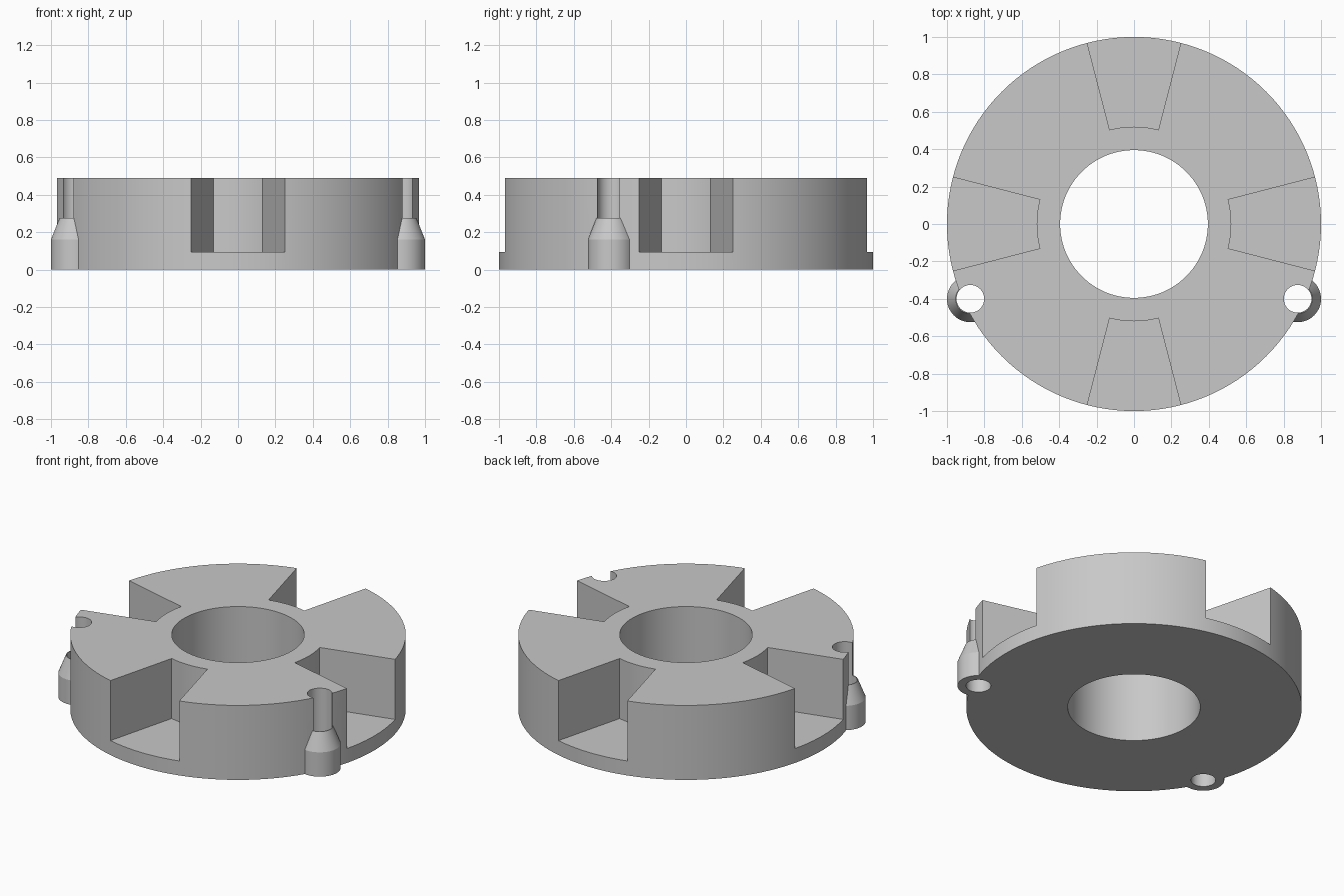
import bpy, bmesh, math

if "Cube" in bpy.data.objects:
    bpy.data.objects.remove(bpy.data.objects["Cube"])

grey = bpy.data.materials.new("plain grey")
grey.diffuse_color = (0.58, 0.58, 0.58, 1)
grey.use_nodes = True
grey.node_tree.nodes["Principled BSDF"].inputs["Base Color"].default_value = grey.diffuse_color


def add_object(name, sections):
    """Solid skinned through equal-length loops of points, capped at both ends."""
    bm = bmesh.new()
    loops = [[bm.verts.new(p) for p in s] for s in sections]
    n = len(loops[0])
    for a, b in zip(loops, loops[1:]):
        for i in range(n):
            j = (i + 1) % n
            bm.faces.new((a[i], a[j], b[j], b[i]))
    bm.faces.new(loops[0][::-1])
    bm.faces.new(loops[-1])
    bmesh.ops.recalc_face_normals(bm, faces=bm.faces)
    mesh = bpy.data.meshes.new(name)
    bm.to_mesh(mesh)
    bm.free()
    mesh.materials.append(grey)
    ob = bpy.data.objects.new(name, mesh)
    bpy.context.collection.objects.link(ob)
    return ob


def turned(name, levels, segs, x=0, y=0):
    """Round solid from (radius, z) levels."""
    return add_object(name, [
        [(x + r * math.cos(2 * math.pi * i / segs),
          y + r * math.sin(2 * math.pi * i / segs), z) for i in range(segs)]
        for r, z in levels])


def sector(name, middle, half, r_in, r_out, z0, z1, steps=16):
    """Ring segment with radial sides."""
    angles = [middle - half + 2 * half * i / steps for i in range(steps + 1)]
    outline = [(r_out * math.cos(a), r_out * math.sin(a)) for a in angles]
    outline += [(r_in * math.cos(a), r_in * math.sin(a)) for a in reversed(angles)]
    return add_object(name, [[(x, y, z) for x, y in outline] for z in (z0, z1)])


def combine(target, other, operation):
    mod = target.modifiers.new(operation, 'BOOLEAN')
    mod.operation = operation
    mod.solver = 'EXACT'
    mod.object = other
    bpy.context.view_layer.objects.active = target
    bpy.ops.object.modifier_apply(modifier=mod.name)
    bpy.data.objects.remove(other, do_unlink=True)


# Main disc
body = turned("slotted_ring", [(1.0, 0), (1.0, 0.49)], 128)

# Tapered bosses on the rim
BOSS = [(s * 0.875, -0.40) for s in (-1, 1)]
for x, y in BOSS:
    boss = turned("boss", [(0.125, 0), (0.125, 0.16), (0.079, 0.275)], 48, x, y)
    combine(body, boss, 'UNION')

# Central bore and pin holes
combine(body, turned("bore", [(0.395, -0.2), (0.395, 0.7)], 96), 'DIFFERENCE')
for x, y in BOSS:
    combine(body, turned("pin_hole", [(0.074, -0.2), (0.074, 0.7)], 48, x, y), 'DIFFERENCE')

# Four wedge pockets, open at the rim
for k in range(4):
    pocket = sector("pocket", k * math.pi / 2, math.radians(14.5), 0.52, 1.2, 0.095, 0.7)
    combine(body, pocket, 'DIFFERENCE')

# Smooth round walls, sharp edges
bpy.ops.object.select_all(action='DESELECT')
body.select_set(True)
bpy.context.view_layer.objects.active = body
bpy.ops.object.shade_smooth_by_angle(angle=math.radians(15))
